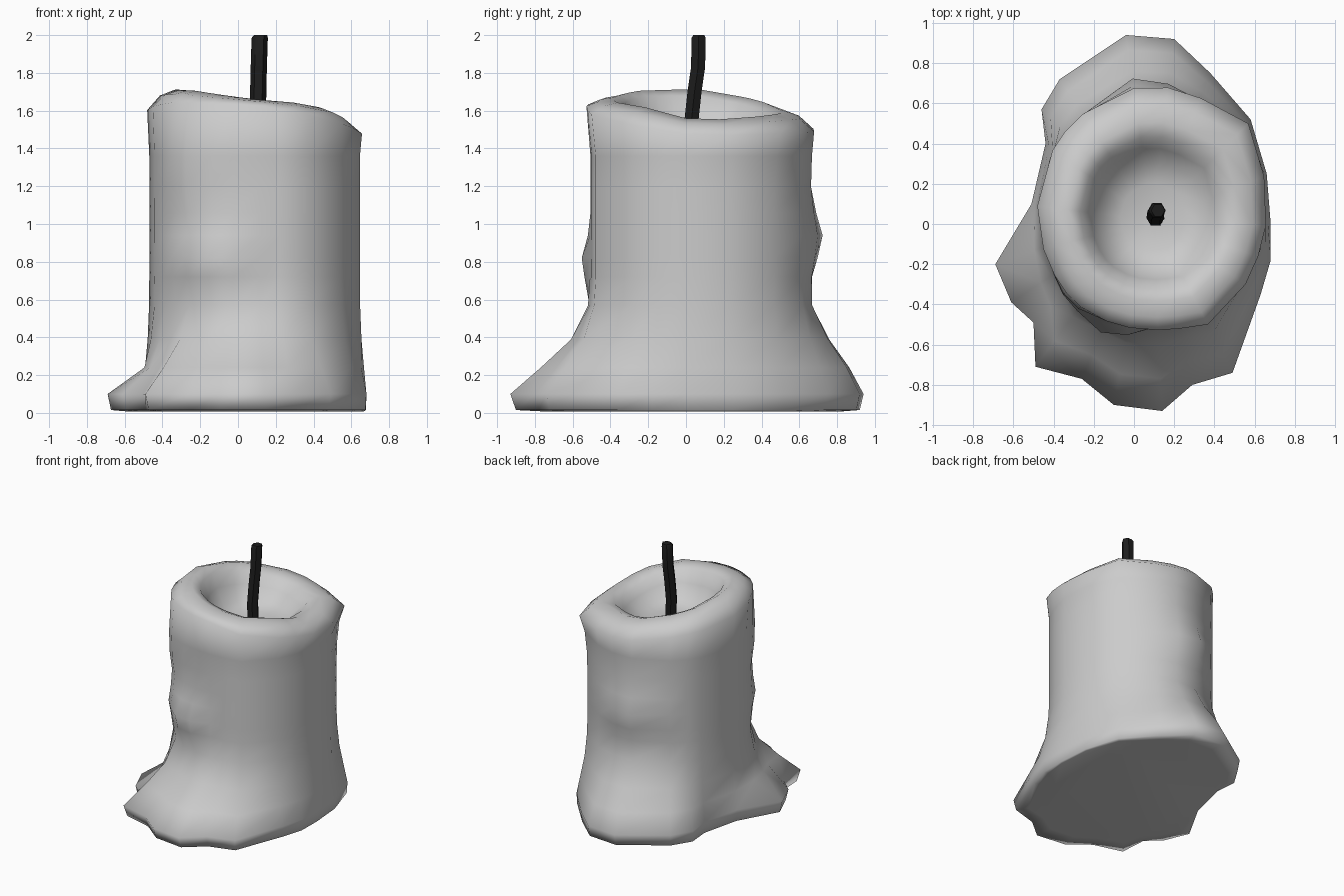
import bpy
from math import cos, sin, atan2, degrees, radians, exp, hypot, pi

if "Cube" in bpy.data.objects:
    bpy.data.objects.remove(bpy.data.objects["Cube"])

# Melted wax footprint, counter-clockwise seen from above
FOOT = [(0.68, 0.0), (0.66, 0.25), (0.58, 0.52), (0.38, 0.75), (0.2, 0.92),
        (-0.04, 0.94), (-0.37, 0.72), (-0.46, 0.57), (-0.44, 0.4), (-0.51, 0.1),
        (-0.69, -0.2), (-0.61, -0.39), (-0.5, -0.49), (-0.49, -0.71),
        (-0.26, -0.77), (-0.1, -0.9), (0.14, -0.93), (0.29, -0.8),
        (0.49, -0.74), (0.63, -0.35), (0.68, -0.18)]
CX, CY = 0.09, 0.08
# Rim height and outer-shoulder drop every 45 degrees from +x
RIM = [1.545, 1.57, 1.59, 1.66, 1.715, 1.705, 1.66, 1.63]
DROP = [0.08, 0.09, 0.10, 0.10, 0.11, 0.06, 0.03, 0.09]


def around(table, a):
    t = (a % (2 * pi)) / (pi / 4)
    i = int(t)
    return table[i % 8] * (1 - t + i) + table[(i + 1) % 8] * (t - i)


def near(a, deg, width):
    d = (degrees(a) - deg + 180) % 360 - 180
    return exp(-(d / width) ** 2)


def bump(z, mid, width):
    return exp(-((z - mid) / width) ** 2)


def body_radius(a, z):
    r = 1 / hypot(cos(a) / 0.56, sin(a) / 0.585)
    r += (0.01 + 0.05 * bump(z, 1.6, 0.25)) * near(a, 42, 18) + 0.05 * near(a, -57, 16)
    # Running drips on the front-left and back
    r += 0.08 * near(a, -108, 12) * bump(z, 0.8, 0.15)
    r += 0.05 * near(a, -130, 18) * (bump(z, 1.3, 0.25) + bump(z, 0.82, 0.15))
    r += 0.07 * near(a, 95, 16) * bump(z, 0.93, 0.15)
    r += 0.02 * near(a, 90, 20) * bump(z, 1.55, 0.2)
    return r


def loft(name, rings, angle):
    n = len(rings[0])
    verts = [p for ring in rings for p in ring]
    faces = [(k * n + i, k * n + (i + 1) % n, (k + 1) * n + (i + 1) % n, (k + 1) * n + i)
             for k in range(len(rings) - 1) for i in range(n)]
    faces.append(tuple(reversed(range(n))))
    faces.append(tuple(range(len(verts) - n, len(verts))))
    mesh = bpy.data.meshes.new(name)
    mesh.from_pydata(verts, [], faces)
    obj = bpy.data.objects.new(name, mesh)
    bpy.context.collection.objects.link(obj)
    bpy.context.view_layer.objects.active = obj
    obj.select_set(True)
    bpy.ops.object.shade_smooth_by_angle(angle=radians(angle))
    obj.select_set(False)
    return obj


angles = [atan2(y - CY, x - CX) for x, y in FOOT]
rings = []

# Spreading foot: blend from footprint to pillar
for z, f in [(0.008, 0.6), (0.015, 0.93), (0.1, 1), (0.24, 0.62), (0.39, 0.24), (0.57, 0.03)]:
    ring = []
    for (x, y), a in zip(FOOT, angles):
        w = f if z < 0.2 else f * (1 - 0.65 * near(a, -158, 18)) + (
            0.12 * near(a, 90, 35) if z < 0.5 else 0)
        r = body_radius(a, z)
        bx, by = CX + r * cos(a), CY + r * sin(a)
        ring.append((bx + (x - bx) * w, by + (y - by) * w, z))
    rings.append(ring)

# Pillar
for z in (0.72, 0.82, 0.94, 1.06, 1.2, 1.36):
    rings.append([(CX + body_radius(a, z) * cos(a),
                   CY + body_radius(a, z) * sin(a), z) for a in angles])

# Rounded rim and hollow bowl
for s, drop, floor in [(1.02, 1, 0), (0.9, 0.3, 0), (0.75, 0, 0), (0.64, 0.1, 0.08),
                       (0.55, 0, 0.45), (0.44, 0, 0.85), (0.28, 0, 1), (0.08, 0, 1.05)]:
    ring = []
    for a in angles:
        z = around(RIM, a) - drop * around(DROP, a)
        r = body_radius(a, 1.6) * s
        ring.append((CX + r * cos(a), CY - 0.01 - 0.05 * (1.02 - s) + r * sin(a),
                     z + (1.41 - z) * floor))
    rings.append(ring)
loft("wax_pillar", rings, 85)

# Wick
path = [(0.11, 0.03, 1.36, 1), (0.105, 0.03, 1.56, 1), (0.107, 0.045, 1.7, 1),
        (0.11, 0.064, 1.83, 1), (0.115, 0.067, 1.985, 1), (0.12, 0.068, 2.0, 0.8)]
wick_rings = [[(x + 0.043 * s * cos(i * pi / 3), y + 0.043 * s * sin(i * pi / 3), z)
               for i in range(6)] for x, y, z, s in path]
wick = loft("wick", wick_rings, 50)
black = bpy.data.materials.new("charred")
black.diffuse_color = (0.012, 0.012, 0.012, 1)
black.use_nodes = True
black.node_tree.nodes["Principled BSDF"].inputs["Base Color"].default_value = black.diffuse_color
wick.data.materials.append(black)
